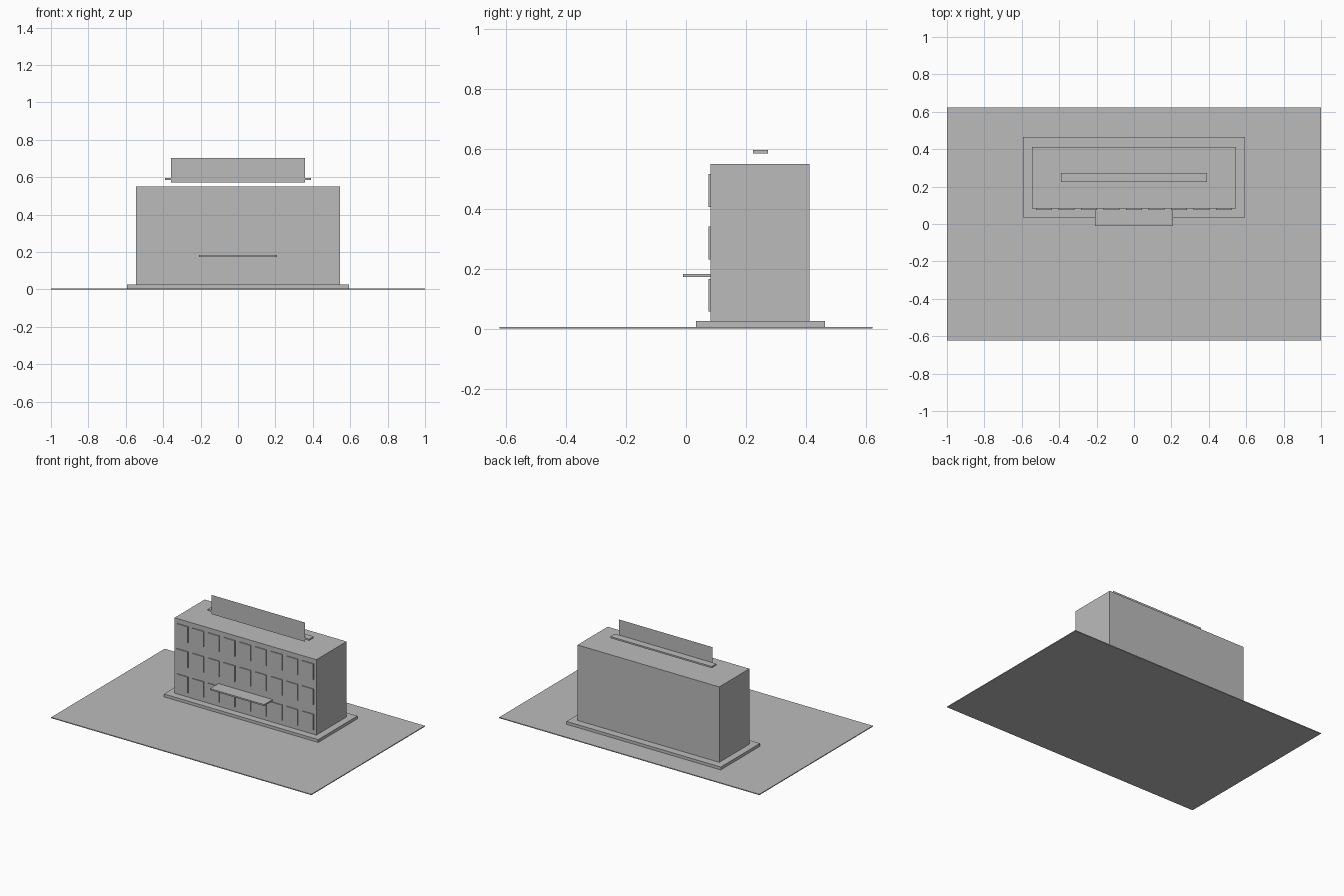
import bpy

if "Cube" in bpy.data.objects:
    bpy.data.objects.remove(bpy.data.objects["Cube"])

grey = bpy.data.materials.new("plain grey")
grey.diffuse_color = (0.5, 0.5, 0.5, 1)
grey.use_nodes = True
grey.node_tree.nodes["Principled BSDF"].inputs["Base Color"].default_value = grey.diffuse_color


def mesh_object(name, verts, faces):
    mesh = bpy.data.meshes.new(name)
    mesh.from_pydata(verts, [], faces)
    mesh.materials.append(grey)
    obj = bpy.data.objects.new(name, mesh)
    bpy.context.collection.objects.link(obj)
    return obj


def box(name, xs, ys, zs):
    verts = [(x, y, z) for x in xs for y in ys for z in zs]
    faces = [(0, 1, 3, 2), (4, 6, 7, 5), (0, 4, 5, 1),
             (2, 3, 7, 6), (0, 2, 6, 4), (1, 5, 7, 3)]
    return mesh_object(name, verts, faces)


# Site slab, plinth and main block
box("ground_slab", (-1, 1), (-0.623, 0.623), (0, 0.006))
box("plinth", (-0.593, 0.593), (0.034, 0.465), (0.006, 0.026))
box("building_body", (-0.545, 0.545), (0.082, 0.413), (0.026, 0.55))

# Entrance canopy
box("entrance_canopy", (-0.208, 0.208), (-0.01, 0.082), (0.173, 0.183))

# Three rows of nine slightly raised windows
for row in range(3):
    z = 0.112 + row * 0.175
    for col in range(9):
        x = (col - 4) * 0.1205
        box(f"window_{row + 1}_{col + 1}", (x - 0.043, x + 0.043),
            (0.075, 0.082), (z - 0.055, z + 0.055))

# Rooftop rail with a flat sign panel on its front
box("roof_rail", (-0.39, 0.39), (0.224, 0.274), (0.586, 0.597))
mesh_object("sign_panel",
            [(-0.358, 0.223, 0.571), (0.358, 0.223, 0.571),
             (0.358, 0.223, 0.704), (-0.358, 0.223, 0.704)],
            [(0, 1, 2, 3)])
